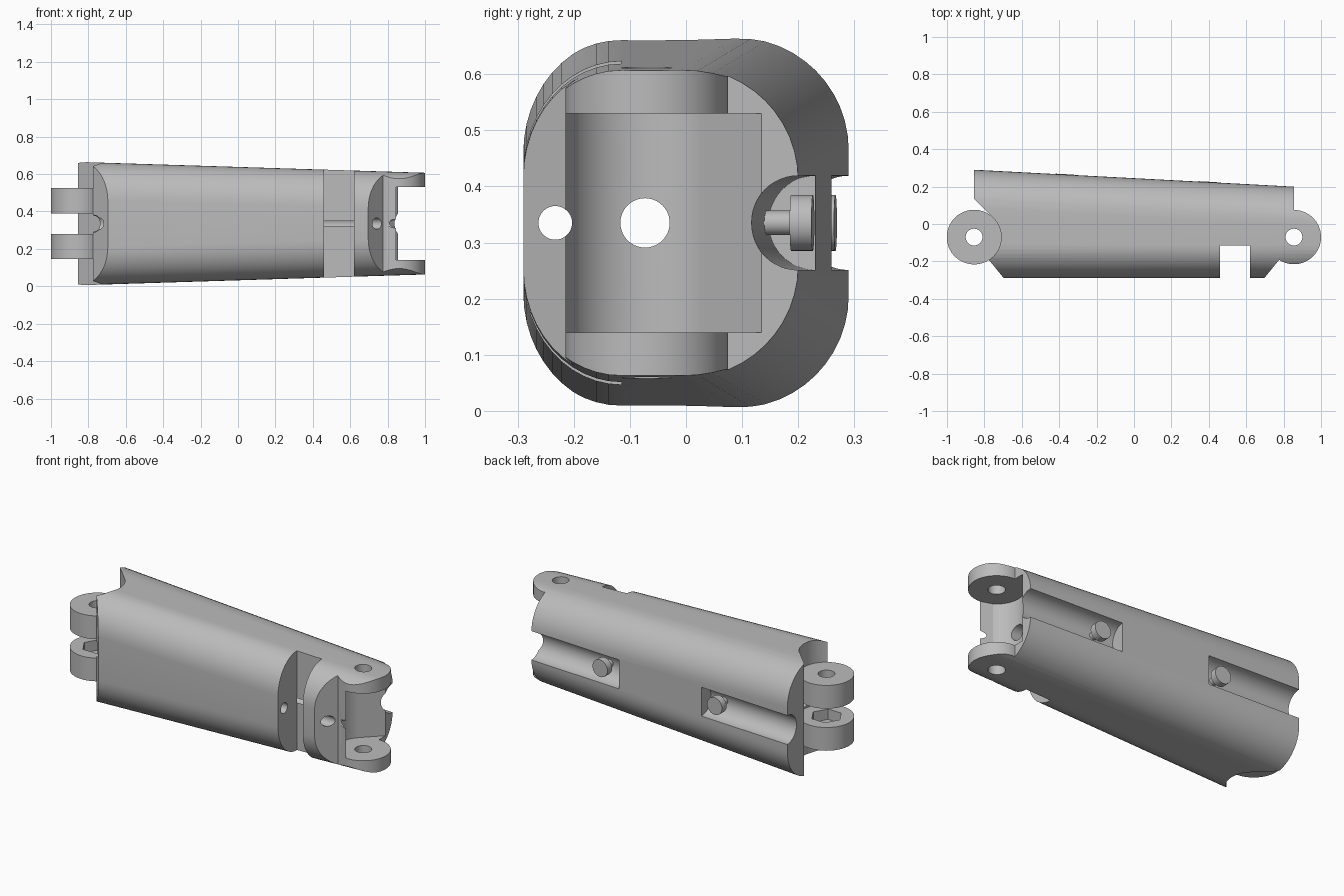
import bpy, bmesh, math
from mathutils import Vector

if "Cube" in bpy.data.objects:
    bpy.data.objects.remove(bpy.data.objects["Cube"])

grey = bpy.data.materials.new("plain_grey")
grey.use_nodes = True
COLOUR = (0.5, 0.5, 0.5, 1)
grey.diffuse_color = COLOUR
grey.node_tree.nodes["Principled BSDF"].inputs["Base Color"].default_value = COLOUR

HINGE_X, HINGE_Y, HINGE_R, MID_Z = 0.855, -0.07, 0.145, 0.335


def loft(name, rings):
    """Closed solid through a list of matching rings."""
    bm = bmesh.new()
    loops = [[bm.verts.new(p) for p in ring] for ring in rings]
    n = len(loops[0])
    for a, b in zip(loops, loops[1:]):
        for i in range(n):
            j = (i + 1) % n
            bm.faces.new((a[i], a[j], b[j], b[i]))
    bm.faces.new(loops[0])
    bm.faces.new(loops[-1])
    bmesh.ops.recalc_face_normals(bm, faces=bm.faces)
    mesh = bpy.data.meshes.new(name)
    bm.to_mesh(mesh)
    bm.free()
    mesh.materials.append(grey)
    ob = bpy.data.objects.new(name, mesh)
    bpy.context.collection.objects.link(ob)
    return ob


def prism(name, outline, z0, z1):
    return loft(name, [[(x, y, z) for x, y in outline] for z in (z0, z1)])


def rod(name, start, end, radius, sides=40):
    start, end = Vector(start), Vector(end)
    turn = (end - start).to_track_quat('Z', 'Y')
    ring = [turn @ Vector((radius * math.cos(t), radius * math.sin(t), 0))
            for t in (math.tau * i / sides for i in range(sides))]
    return loft(name, [[p + c for p in ring] for c in (start, end)])


def arc(cx, cy, r, a0, a1, steps=32):
    return [(cx + r * math.cos(math.radians(a0 + (a1 - a0) * i / steps)),
             cy + r * math.sin(math.radians(a0 + (a1 - a0) * i / steps)))
            for i in range(steps + 1)]


def boolean(ob, cutter, operation='DIFFERENCE'):
    mod = ob.modifiers.new("cut", 'BOOLEAN')
    mod.operation, mod.solver, mod.object = operation, 'EXACT', cutter
    bpy.context.view_layer.objects.active = ob
    bpy.ops.object.modifier_apply(modifier=mod.name)
    bpy.data.objects.remove(cutter)


def smooth(ob):
    bpy.ops.object.select_all(action='DESELECT')
    ob.select_set(True)
    bpy.context.view_layer.objects.active = ob
    bpy.ops.object.shade_smooth_by_angle(angle=math.radians(30))


def back_y(x):
    return 0.245 - 0.0526 * x


def section(x):
    """Rounded rectangle across the body at x."""
    h = 0.3 - 0.0313 * (x - 0.1)
    back, front, rf, rb = back_y(x), -0.29, 0.175, 0.2
    pts = (arc(back - rb, h - rb, rb, 0, 90, 12) + arc(front + rf, h - 0.2, 1, 90, 180, 12))
    half = [(y, z) for y, z in pts[:13]]
    for i in range(13):
        t = math.radians(90 + 7.5 * i)
        half.append((front + rf + rf * math.cos(t), h - 0.2 + 0.2 * math.sin(t)))
    full = half + [(y, -z) for y, z in reversed(half)]
    return [(x, y, MID_Z + z) for y, z in full]


# Tapered body, trimmed to its plan outline with hinge ends and front notch
body = loft("body", [section(-0.9), section(1.05)])
plan = [(-0.692, -0.295), (0.46, -0.295), (0.46, -0.115), (0.62, -0.115),
        (0.62, -0.295), (0.692, -0.295)]
plan += arc(HINGE_X, HINGE_Y, HINGE_R, -123, 90, 48)
plan += [(HINGE_X, 0.4), (-HINGE_X, 0.4), (-HINGE_X, 0.135)]
plan += arc(-HINGE_X, HINGE_Y, HINGE_R, 45, -57)
boolean(body, prism("plan_cutter", plan, -0.1, 0.8), 'INTERSECT')

# Gap between the two ears
gap = arc(HINGE_X, HINGE_Y, HINGE_R, 135, 237)
gap += [(1.1, -0.3), (1.1, 0.38), (HINGE_X, 0.135)]
boolean(body, prism("gap_cutter", gap, 0.14, 0.53))

# Hinge pin hole, cable holes
boolean(body, rod("pin_hole", (HINGE_X, HINGE_Y, -0.1), (HINGE_X, HINGE_Y, 0.8), 0.045))
boolean(body, rod("main_hole", (-1.1, -0.073, MID_Z), (1.1, -0.073, MID_Z), 0.044))
boolean(body, rod("front_hole", (-1.1, -0.233, MID_Z), (1.1, -0.233, MID_Z), 0.03))
boolean(body, rod("front_hole_mouth", (-1.1, -0.2, MID_Z), (-0.68, -0.2, MID_Z), 0.045))

# Round channels in the back, each with a headed anchor peg
normal = Vector((0.0526, 1, 0)).normalized()
for side, inner, outer, peg in (("left", 0.27, 1.0, 0.395), ("right", -0.28, -1.0, -0.37)):
    boolean(body, rod("channel_cutter", (inner, back_y(inner), MID_Z),
                      (outer, back_y(outer), MID_Z), 0.084, 48))
    top = Vector((peg, back_y(peg), MID_Z))
    stem = rod(side + "_peg_stem", top - normal * 0.1, top - normal * 0.03, 0.022, 24)
    head = rod(side + "_peg_head", top - normal * 0.037, top + normal * 0.002, 0.05, 32)
    smooth(stem)
    smooth(head)
smooth(body)

# Paired hinge knuckles, the lower one with a hexagonal nut recess
for name, z0, z1 in (("lower_knuckle", 0.145, 0.28), ("upper_knuckle", 0.39, 0.525)):
    knuckle = rod(name, (-HINGE_X, HINGE_Y, z0), (-HINGE_X, HINGE_Y, z1), HINGE_R + 0.001, 64)
    boolean(knuckle, rod("pin_hole", (-HINGE_X, HINGE_Y, 0), (-HINGE_X, HINGE_Y, 0.7), 0.045))
    if name == "lower_knuckle":
        boolean(knuckle, rod("nut_cutter", (-HINGE_X, HINGE_Y, 0.22),
                             (-HINGE_X, HINGE_Y, 0.4), 0.085, 6))
    smooth(knuckle)
